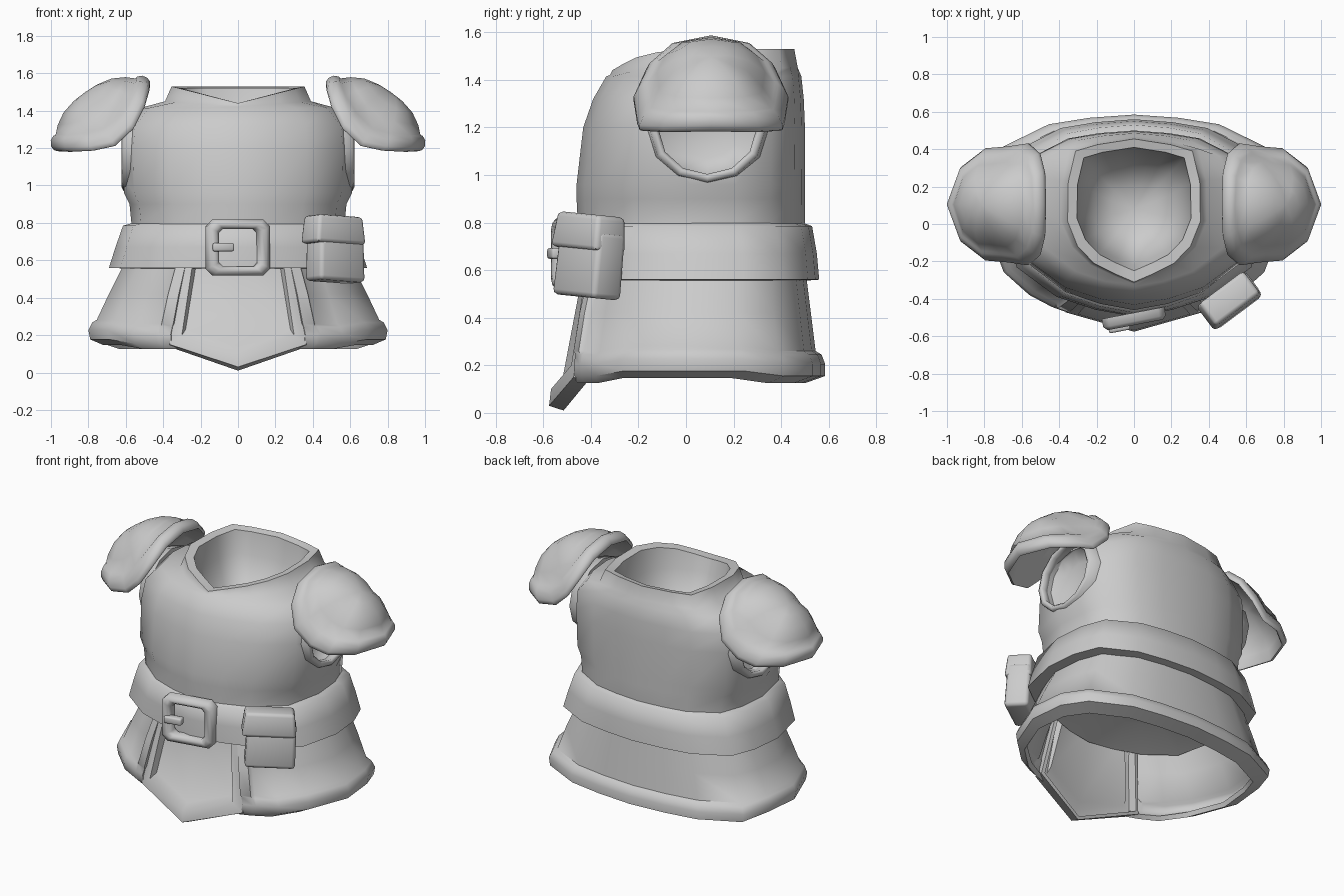
import bpy, bmesh, math
from mathutils import Vector

cube = bpy.data.objects.get("Cube")
if cube:
    bpy.data.objects.remove(cube)

grey = bpy.data.materials.new("plain grey")
grey.use_nodes = True
grey.diffuse_color = (0.6, 0.6, 0.6, 1)
grey.node_tree.nodes["Principled BSDF"].inputs["Base Color"].default_value = (0.6, 0.6, 0.6, 1)


def finish(ob, angle=50):
    ob.data.materials.clear()
    ob.data.materials.append(grey)
    bpy.ops.object.select_all(action='DESELECT')
    ob.select_set(True)
    bpy.context.view_layer.objects.active = ob
    for mod in list(ob.modifiers):
        bpy.ops.object.modifier_apply(modifier=mod.name)
    bpy.ops.object.shade_smooth_by_angle(angle=math.radians(angle))


def mesh_object(name, verts, faces):
    me = bpy.data.meshes.new(name)
    me.from_pydata(verts, [], faces)
    bm = bmesh.new()
    bm.from_mesh(me)
    bmesh.ops.remove_doubles(bm, verts=bm.verts, dist=0.0005)
    bmesh.ops.recalc_face_normals(bm, faces=bm.faces)
    bm.to_mesh(me)
    bm.free()
    ob = bpy.data.objects.new(name, me)
    bpy.context.collection.objects.link(ob)
    return ob


def loft(name, rows, wrap_cols=True, wrap_rows=False):
    """Skin a grid of points, row by row."""
    n, m = len(rows[0]), len(rows)
    faces = []
    for r in range(m if wrap_rows else m - 1):
        s = (r + 1) % m
        for c in range(n if wrap_cols else n - 1):
            d = (c + 1) % n
            faces.append((r * n + c, r * n + d, s * n + d, s * n + c))
    return mesh_object(name, [p for row in rows for p in row], faces)


def solidify(ob, thickness):
    mod = ob.modifiers.new("thickness", 'SOLIDIFY')
    mod.thickness, mod.offset = thickness, -1
    mod.use_even_offset = True


def mirrored(half):
    return half + [(-u, v) for u, v in half[-2:0:-1]]


# Body and neck cross-sections, front to back on one side (unit width and depth)
HALF = [(0, -1), (.3, -.93), (.6, -.80), (.91, -.50), (1, 0), (.97, .4),
        (.88, .7), (.57, .91), (.3, .97), (0, 1)]
BODY = mirrored(HALF)
NECK = mirrored([(0, -1), (.3, -.88), (.6, -.74), (.85, -.5), (1, -.15), (.99, .4),
                 (.88, .83), (.55, .92), (.27, .96), (0, 1)])


def ring(z, w, front, back, dip=0, shape=BODY):
    mid, depth = (front + back) / 2, (back - front) / 2
    return [Vector((u * w, mid + v * depth, z - (dip * (1 - abs(u)) if v < 0 else 0)))
            for u, v in shape]


# Torso: closed body with a bowl at the neck and a hollow underside
torso = loft("torso", [
    ring(.60, 0, 0, 0), ring(.57, .3, -.2, .25), ring(.5, .56, -.42, .46),
    ring(.62, .57, -.45, .48), ring(.8, .57, -.455, .50), ring(.9, .58, -.46, .50),
    ring(.96, .61, -.46, .50), ring(1.2, .615, -.432, .50), ring(1.32, .605, -.39, .495),
    ring(1.415, .52, -.335, .485), ring(1.45, .39, -.32, .47, .03, NECK),
    ring(1.53, .355, -.31, .455, .09, NECK), ring(1.52, .305, -.25, .41, .08, NECK),
    ring(1.38, .285, -.22, .385, .02, NECK), ring(1.22, .22, -.16, .31, 0, NECK),
    ring(1.15, .12, -.06, .2, 0, NECK), ring(1.13, 0, .08, .08)])

# Recessed arm holes with raised rims
ARM = [(.22 * math.cos(i * math.pi / 6), .2 * math.sin(i * math.pi / 6)) for i in range(12)]


def arm_ring(x, k, side):
    return [Vector((side * x, .09 + a * k, 1.19 + b * k)) for a, b in ARM]


for side, word in ((1, "left"), (-1, "right")):
    cutter = loft("arm_cutter", [arm_ring(x, k, side) for x, k in (
        (.9, 0), (.9, 1), (.54, .97), (.50, .6), (.49, 0))])
    cutter.hide_render = True
    cut = torso.modifiers.new("arm hole", 'BOOLEAN')
    cut.object, cut.operation, cut.solver = cutter, 'DIFFERENCE', 'EXACT'
    finish(torso, 60)
    bpy.data.objects.remove(cutter)
    finish(loft(word + "_arm_hole_rim", [arm_ring(x, k, side) for x, k in (
        (.54, 1), (.61, .93), (.622, 1.0), (.612, 1.1), (.54, 1.17))], wrap_rows=True), 80)

# Belt
finish(loft("belt", [
    ring(.80, .56, -.44, .49), ring(.785, .615, -.475, .53), ring(.67, .655, -.49, .55),
    ring(.56, .69, -.495, .56), ring(.555, .58, -.44, .49)], wrap_rows=True), 85)

# Skirt wrapping sides and back, raised border at hem and front slits
side_half = [(.45, -.83), (.53, -.79), (.55, -.78), (.7, -.67), (.87, -.46)] + HALF[4:]
skirt_shape = side_half + [(-u, v) for u, v in side_half[-2::-1]]
skirt_rows = []
for z, w, front, back, hem in ((.62, .59, -.46, .50, 0), (.42, .69, -.51, .525, 0),
                               (.26, .755, -.54, .545, 0), (.245, .78, -.56, .57, 1),
                               (.205, .80, -.57, .585, 1), (.155, .79, -.57, .585, 1),
                               (.125, .72, -.545, .50, 1)):
    row = ring(z, w, front, back, 0, skirt_shape)
    for i, p in enumerate(row):
        edge = min(i, len(row) - 1 - i)
        if edge < 2 and not hem:
            p.x *= 1.02
            p.y -= .025
        if 4 <= edge <= 6 and z < .3:
            p.z += .022
    skirt_rows.append(row)
skirt = loft("skirt", skirt_rows, wrap_cols=False)
solidify(skirt, .03)
finish(skirt, 48)


# Pointed front panel with a raised border and recessed middle
def panel_point(x, z, lift):
    return Vector((x, -.47 - .19 * (.56 - z) + .22 * abs(x) - lift, z))


def panel_path(top, low, tip, lift):
    half = [panel_point(*top, lift), panel_point(*low, lift)]
    flip = Vector((-1, 1, 1))
    return half + [panel_point(0, tip, lift)] + [p * flip for p in half[::-1]]


paths = [panel_path((-.305, .6), (-.375, .14), .01, -.06),
         panel_path((-.295, .6), (-.365, .15), .03, .005),
         panel_path((-.24, .6), (-.30, .20), .10, .01),
         panel_path((-.22, .6), (-.28, .23), .14, -.03)]
verts = [p for path in paths for p in path] + [panel_point(0, .6, -.03)]
faces = [(r + c, r + c + 1, r + c + 6, r + c + 5) for r in (0, 5, 10) for c in range(4)]
faces += [(15, 16, 17, 20), (20, 17, 18, 19)]
panel = mesh_object("front_panel", verts, faces)
solidify(panel, .02)
finish(panel, 60)

# Shoulder pads: quarter shells with a broad soft rim
RIM = [(.47, 0, 1.555), (.475, .17, 1.52), (.50, .27, 1.43), (.56, .325, 1.31), (.66, .31, 1.215),
       (.78, .30, 1.19), (.91, .20, 1.185), (.985, 0, 1.19)]
RIM += [(x, -y, z) for x, y, z in RIM[-2:0:-1]]
centre, outward = Vector((.73, 0, 1.375)), Vector((.577, 0, .816))
SHELL = [(0, .10), (.5, .08), (.8, .03), (.93, -.01), (.97, -.015), (1, 0), (1, .025), (.95, .05),
         (.87, .062), (.83, .058), (.7, .095), (.5, .13), (.25, .148), (0, .152)]
for side, word in ((1, "left"), (-1, "right")):
    rows = []
    for scale, lift in SHELL:
        row = []
        for x, y, z in RIM:
            arm = Vector((x, y, z)) - centre
            height = arm.dot(outward)
            p = centre + (arm - outward * height) * scale + outward * (height * scale ** 2 + lift)
            row.append(Vector((side * p.x, p.y + .105, p.z)))
        rows.append(row)
    finish(loft(word + "_shoulder_pad", rows), 75)


# Buckle frame with cut corners
def frame_ring(half_w, half_h, cut_size, y):
    a, b = half_w - cut_size, half_h - cut_size
    return [Vector((x, y, z)) for x, z in (
        (half_w, b), (a, half_h), (-a, half_h), (-half_w, b),
        (-half_w, -b), (-a, -half_h), (a, -half_h), (half_w, -b))]


buckle = loft("buckle", [
    frame_ring(.17, .15, .035, .03), frame_ring(.17, .15, .035, -.015),
    frame_ring(.15, .13, .03, -.035), frame_ring(.125, .115, .025, -.035),
    frame_ring(.105, .10, .02, -.015), frame_ring(.105, .10, .02, .03)], wrap_rows=True)
buckle.location, buckle.rotation_euler = (0, -.505, .668), (0, 0, .19)
finish(buckle)


def block(name, size, place, turn, bevel, taper=1):
    bpy.ops.mesh.primitive_cube_add(size=1)
    ob = bpy.context.object
    ob.name = name
    for v in ob.data.vertices:
        k = taper if v.co.z > 0 else 1
        v.co = Vector((v.co.x * size[0] * k, v.co.y * size[1] * k, v.co.z * size[2]))
    ob.location, ob.rotation_euler = place, turn
    mod = ob.modifiers.new("rounding", 'BEVEL')
    mod.width, mod.segments = bevel, 2
    finish(ob)


block("buckle_prong", (.115, .05, .045), (-.08, -.55, .67), (0, 0, .19), .01)

# Belt pouch and its flap
lean = (-.08, .06, .64)
block("pouch_body", (.30, .15, .28), (.52, -.405, .625), lean, .022, .96)
block("pouch_flap", (.325, .165, .15), (.51, -.405, .76), lean, .02, .9)
